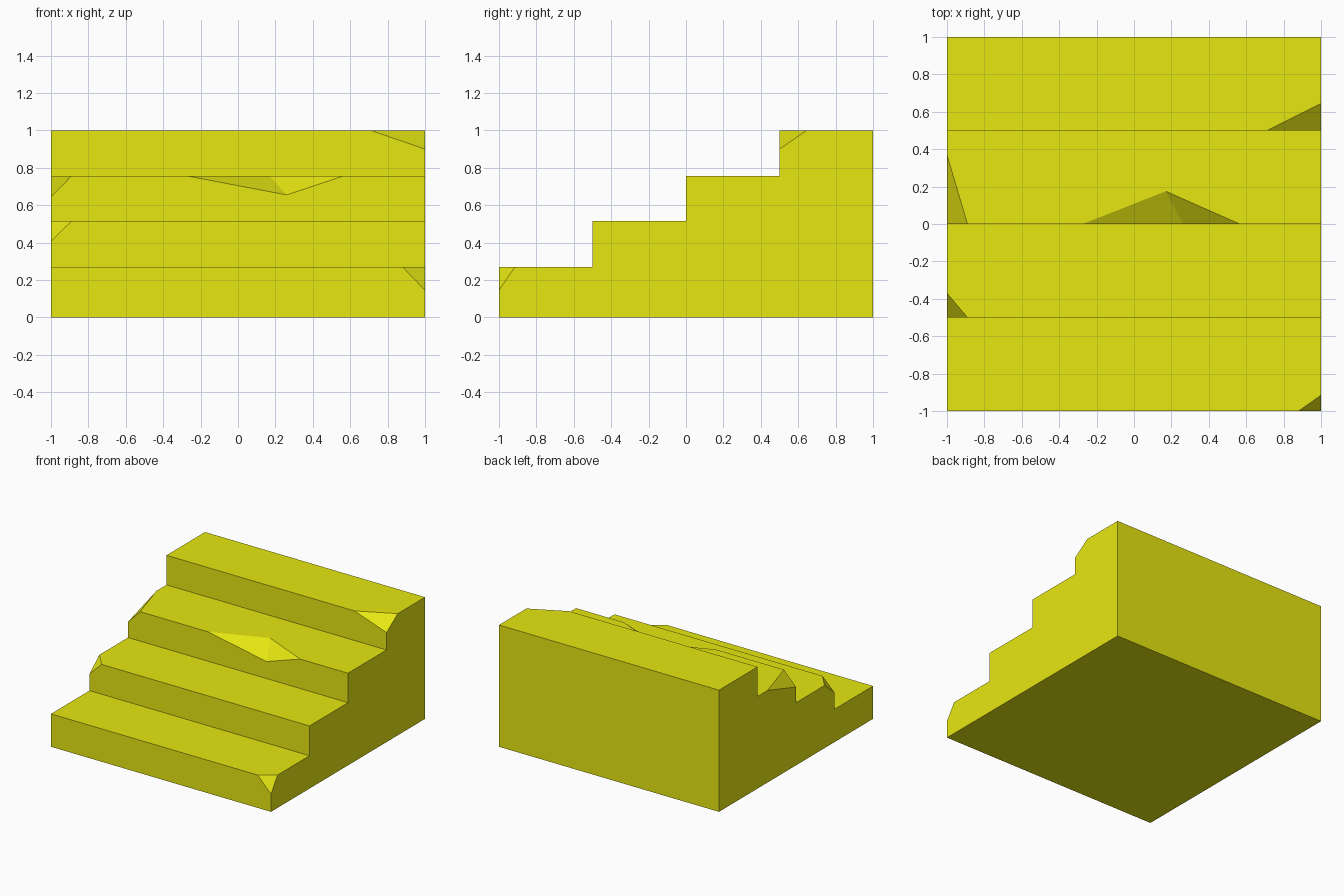
import bpy, bmesh
from mathutils import Vector

if "Cube" in bpy.data.objects:
    bpy.data.objects.remove(bpy.data.objects["Cube"])

yellow = bpy.data.materials.new("mustard yellow")
yellow.diffuse_color = (0.8, 0.8, 0.006, 1)
yellow.use_nodes = True
yellow.node_tree.nodes["Principled BSDF"].inputs["Base Color"].default_value = yellow.diffuse_color

HEIGHTS = [0.27, 0.515, 0.757, 1.0]
FRONTS = [-1.0, -0.5, 0.0, 0.5]


def make_object(name, bm):
    bmesh.ops.recalc_face_normals(bm, faces=bm.faces)
    mesh = bpy.data.meshes.new(name)
    bm.to_mesh(mesh)
    bm.free()
    mesh.materials.append(yellow)
    obj = bpy.data.objects.new(name, mesh)
    bpy.context.collection.objects.link(obj)
    return obj


# Staircase: stepped side profile extruded across the width
profile = [(-1, 0)]
for i, (y, z) in enumerate(zip(FRONTS, HEIGHTS)):
    if i:
        profile.append((y, HEIGHTS[i - 1]))
    profile.append((y, z))
profile += [(1, 1), (1, 0)]
bm = bmesh.new()
side = bm.faces.new([bm.verts.new((-1, y, z)) for y, z in profile])
ext = bmesh.ops.extrude_face_region(bm, geom=[side])
bmesh.ops.translate(bm, vec=(2, 0, 0),
                    verts=[v for v in ext["geom"] if isinstance(v, bmesh.types.BMVert)])
stairs = make_object("stairs", bm)


def chip(name, points, centre_points):
    """Cut a tetrahedron, enlarged about a point on its cut faces so it clears the outer faces."""
    pts = [Vector(p) for p in points]
    centre = sum((pts[i] for i in centre_points), Vector()) / len(centre_points)
    bm = bmesh.new()
    for p in pts:
        bm.verts.new(centre + (p - centre) * 1.2)
    bmesh.ops.convex_hull(bm, input=bm.verts)
    cutter = make_object(name, bm)
    cutter.hide_render = True
    mod = stairs.modifiers.new(name, 'BOOLEAN')
    mod.operation = 'DIFFERENCE'
    mod.solver = 'EXACT'
    mod.object = cutter
    bpy.context.view_layer.objects.active = stairs
    bpy.ops.object.modifier_apply(modifier=name)
    bpy.data.objects.remove(cutter)


# Broken step corners: step, side, width, depth, drop
for step, s, w, d, h in [(0, 1, 0.12, 0.085, 0.125), (1, -1, 0.11, 0.13, 0.107),
                         (2, -1, 0.11, 0.37, 0.113), (3, 1, 0.29, 0.145, 0.10)]:
    y, z = FRONTS[step], HEIGHTS[step]
    chip(f"corner_chip_{step}", [(s, y, z), (s - s * w, y, z), (s, y + d, z), (s, y, z - h)],
         (1, 2, 3))

# Notch in the middle of the third step edge, scaled about its crease
z = HEIGHTS[2]
chip("edge_notch", [(-0.275, 0, z), (0.565, 0, z), (0.17, 0.175, z), (0.26, 0, z - 0.102)], (2, 3))
